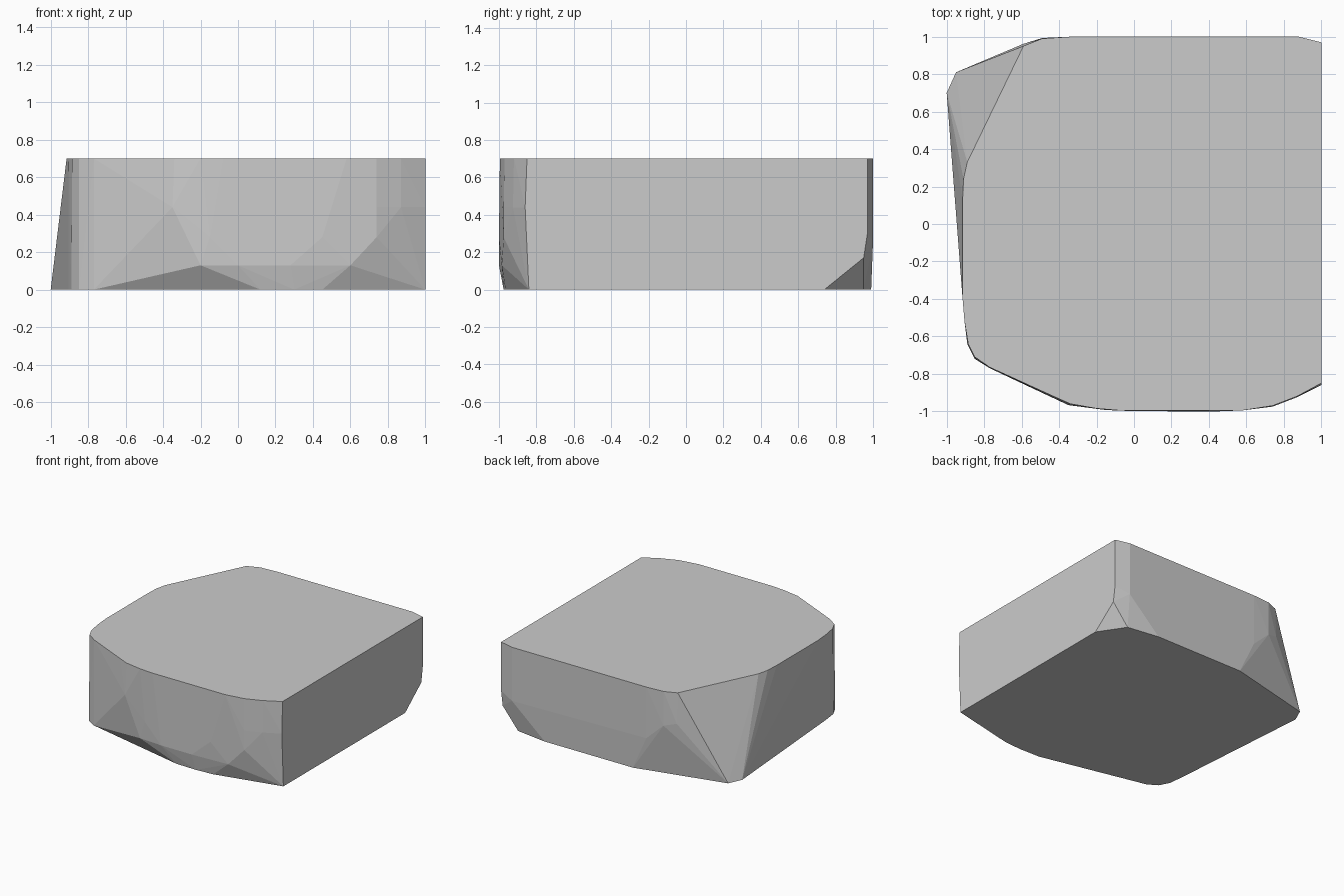
import bpy, bmesh, math

if "Cube" in bpy.data.objects:
    bpy.data.objects.remove(bpy.data.objects["Cube"])

TOP = 0.70

# Upper outline, anticlockwise from the back right corner
upper = [(1, .97), (.88, 1), (-.34, 1), (-.49, .99), (-.59, .95), (-.89, .33),
         (-.91, .24), (-.915, .13), (-.915, -.4), (-.905, -.52), (-.885, -.64),
         (-.85, -.71), (-.77, -.765), (-.43, -.92), (-.34, -.96), (-.2, -.985),
         (-.08, -.995), (.58, -.995), (.74, -.97), (.87, -.92), (1, -.85)]

# Base outline: cut back right corner, left back corner pulled outwards
lower = [(1, .74), (.86, .95), (.59, .99), (-.21, .99), (-.95, .81), (-1, .70),
         (-.905, -.52), (-.89, -.64), (-.85, -.72), (-.77, -.77),
         (.12, -.97), (.30, -.975), (.45, -.965), (1, -.84)]

# Points where the sides bulge between base and top
bulge = [(-.35, -.967, .44), (-.15, -.993, .28), (-.2, -.985, .13), (0, -.999, .13),
         (.28, -1, .13), (.6, -.985, .13), (.45, -1, .28), (.74, -.975, .28),
         (.74, -.975, .44), (.87, -.925, .44), (1, -.86, .44),
         (1, .95, .17), (1, .97, .30), (.88, 1, .26),
         (-.49, .993, .42), (-.34, 1, .28), (-.59, .962, .45)]

bm = bmesh.new()
for co in [(x, y, TOP) for x, y in upper] + [(x, y, 0) for x, y in lower] + bulge:
    bm.verts.new(co)
hull = bmesh.ops.convex_hull(bm, input=bm.verts)
loose = {v for v in hull["geom_interior"] + hull["geom_unused"]
         if isinstance(v, bmesh.types.BMVert)}
bmesh.ops.delete(bm, geom=list(loose), context='VERTS')

# Merge the triangles of the flat top, base and right side
bmesh.ops.dissolve_limit(bm, angle_limit=math.radians(0.3),
                         verts=bm.verts, edges=bm.edges)
bmesh.ops.recalc_face_normals(bm, faces=bm.faces)

mesh = bpy.data.meshes.new("stone_block")
bm.to_mesh(mesh)
bm.free()

grey = bpy.data.materials.new("light_grey")
grey.diffuse_color = (.6, .6, .6, 1)
grey.use_nodes = True
grey.node_tree.nodes["Principled BSDF"].inputs["Base Color"].default_value = grey.diffuse_color
mesh.materials.append(grey)
block = bpy.data.objects.new("stone_block", mesh)
bpy.context.collection.objects.link(block)
